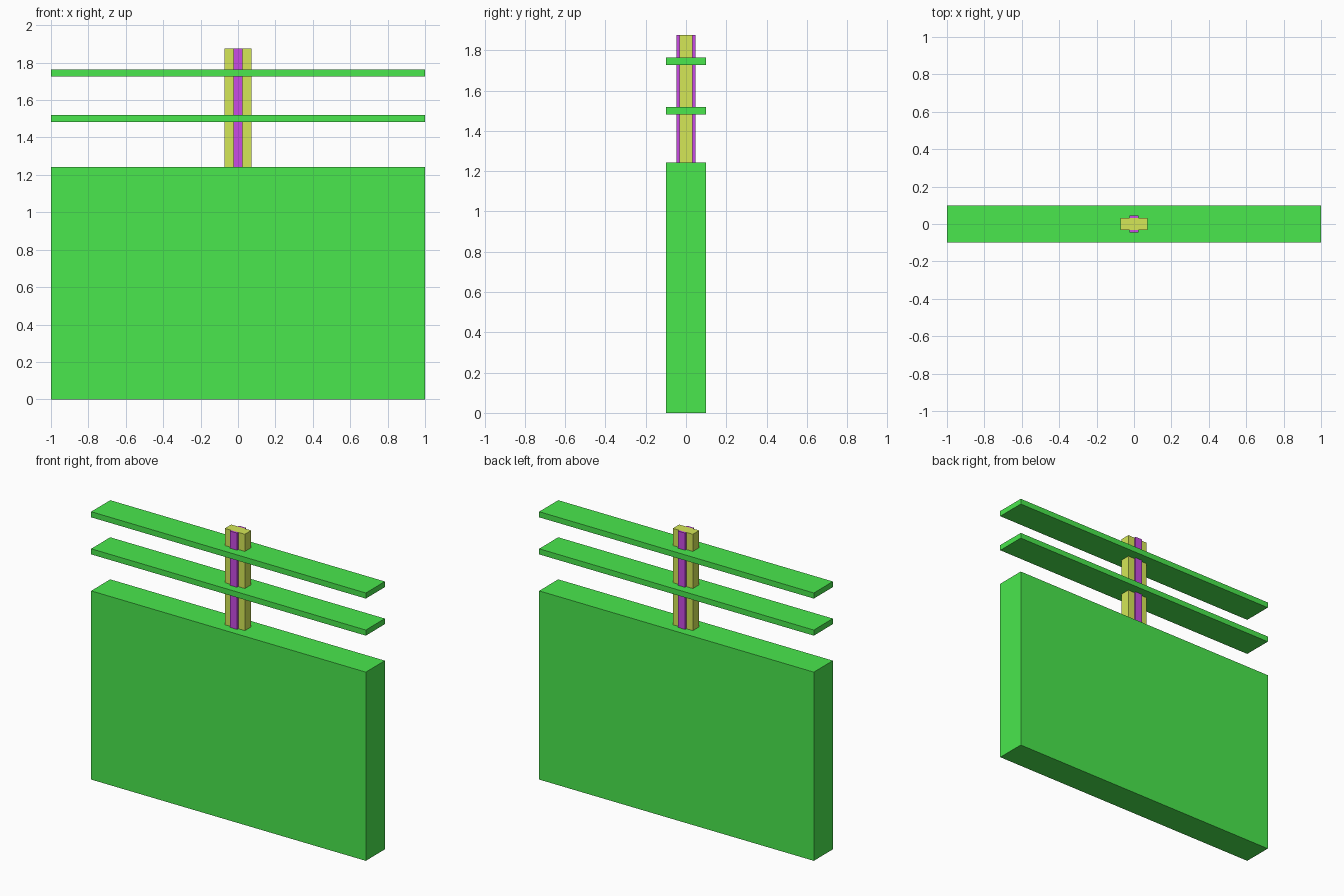
import bpy
import bmesh
from mathutils import Vector

cube = bpy.data.objects.get("Cube")
if cube:
    bpy.data.objects.remove(cube, do_unlink=True)


def make_material(name, rgb):
    mat = bpy.data.materials.new(name)
    mat.use_nodes = True
    color = (*rgb, 1.0)
    mat.diffuse_color = color
    mat.node_tree.nodes["Principled BSDF"].inputs["Base Color"].default_value = color
    return mat


def add_box(name, low, high, mat):
    """Flat-shaded box between two opposite corners."""
    low, high = Vector(low), Vector(high)
    size, center = high - low, (low + high) / 2
    bm = bmesh.new()
    bmesh.ops.create_cube(bm, size=1.0)
    bmesh.ops.scale(bm, vec=size, verts=bm.verts)
    mesh = bpy.data.meshes.new(name)
    bm.to_mesh(mesh)
    bm.free()
    mesh.materials.append(mat)
    obj = bpy.data.objects.new(name, mesh)
    obj.location = center
    bpy.context.collection.objects.link(obj)
    return obj


green = make_material("bright green", (0.076, 0.9, 0.083))
olive = make_material("yellow green", (0.72, 0.87, 0.104))
purple = make_material("purple", (0.59, 0.07, 0.78))

half_depth = 0.099
panel_top, post_top = 1.242, 1.876
post_y, strip_y = 0.033, 0.046

# Solid lower panel
add_box("panel", (-1, -half_depth, 0), (1, half_depth, panel_top), green)

# Two thin horizontal rails
for name, bottom in (("lower_rail", 1.482), ("upper_rail", 1.726)):
    add_box(name, (-1, -half_depth, bottom), (1, half_depth, bottom + 0.037), green)

# Central post with a raised strip on the front and back
add_box("post", (-0.073, -post_y, panel_top), (0.073, post_y, post_top), olive)
add_box("front_strip", (-0.025, -strip_y, panel_top), (0.025, -post_y, post_top), purple)
add_box("back_strip", (-0.025, post_y, panel_top), (0.025, strip_y, post_top), purple)
